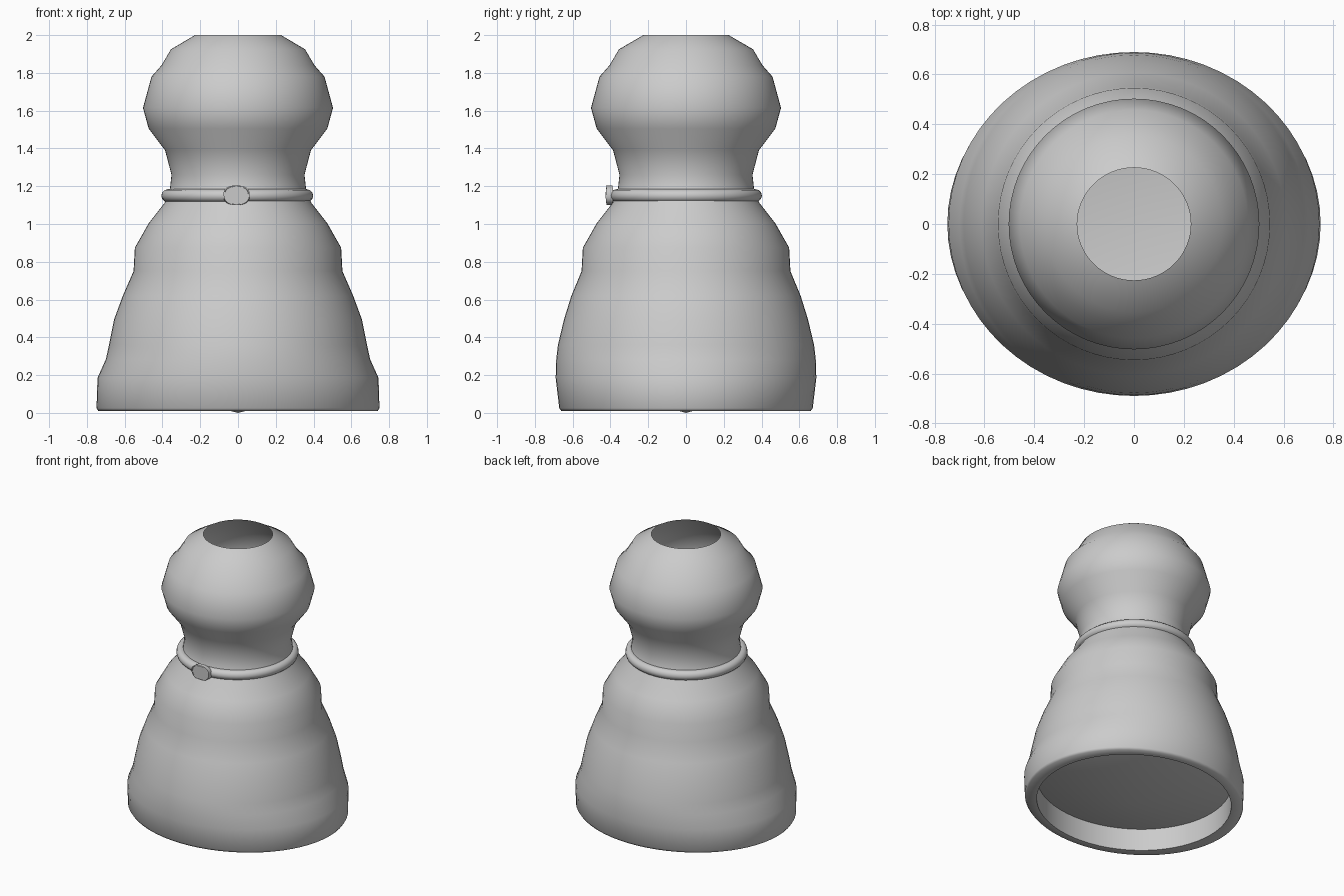
import bpy, bmesh, math

if "Cube" in bpy.data.objects:
    bpy.data.objects.remove(bpy.data.objects["Cube"])

SEG = 64


def finish(bm, name, angle=60):
    bmesh.ops.recalc_face_normals(bm, faces=bm.faces)
    mesh = bpy.data.meshes.new(name)
    bm.to_mesh(mesh)
    bm.free()
    ob = bpy.data.objects.new(name, mesh)
    bpy.context.collection.objects.link(ob)
    bpy.ops.object.select_all(action='DESELECT')
    ob.select_set(True)
    bpy.context.view_layer.objects.active = ob
    bpy.ops.object.shade_smooth_by_angle(angle=math.radians(angle))
    return ob


def ellipse_ring(bm, rx, ry, z):
    return [bm.verts.new((rx * math.cos(2 * math.pi * i / SEG),
                          ry * math.sin(2 * math.pi * i / SEG), z))
            for i in range(SEG)]


# Body and head: one open-topped shell of elliptical rings (rx, ry, z)
profile = [
    (0.228, 0.226, 2.00), (0.355, 0.355, 1.925), (0.405, 0.405, 1.84),
    (0.458, 0.458, 1.78), (0.503, 0.503, 1.615), (0.473, 0.473, 1.505),
    (0.386, 0.386, 1.39), (0.352, 0.352, 1.26), (0.362, 0.362, 1.17),
    (0.39, 0.39, 1.11), (0.472, 0.472, 1.005), (0.546, 0.546, 0.875),
    (0.553, 0.553, 0.75), (0.61, 0.607, 0.62), (0.656, 0.646, 0.495),
    (0.683, 0.678, 0.36), (0.70, 0.687, 0.283), (0.744, 0.69, 0.185),
    (0.749, 0.671, 0.025), (0.74, 0.66, 0.01),
    # underside rim and inner wall
    (0.66, 0.61, 0.01), (0.66, 0.61, 0.17),
]
bm = bmesh.new()
rings = [ellipse_ring(bm, *p) for p in profile]
for a, b in zip(rings, rings[1:]):
    for i in range(SEG):
        j = (i + 1) % SEG
        bm.faces.new((a[i], b[i], b[j], a[j]))
# Shallow cone closing the base
tip = bm.verts.new((0, 0, 0))
for i in range(SEG):
    bm.faces.new((rings[-1][i], tip, rings[-1][(i + 1) % SEG]))
finish(bm, "body_shell")

# Collar around the neck
bpy.ops.mesh.primitive_torus_add(location=(-0.004, 0, 1.15), major_radius=0.368,
                                 minor_radius=0.034, major_segments=SEG,
                                 minor_segments=12)
collar = bpy.context.object
collar.name = "collar"
bpy.ops.object.shade_smooth_by_angle(angle=math.radians(60))

# Oval tag at the front of the collar
bm = bmesh.new()
bmesh.ops.create_cone(bm, cap_ends=True, segments=24, radius1=1, radius2=1, depth=1)
for v in bm.verts:
    # rounded-square outline, turned to face -y
    x, y, d = v.co
    sx = math.copysign(abs(x) ** 0.85, x) * 0.069
    sz = math.copysign(abs(y) ** 0.85, y) * 0.052
    v.co = (sx - 0.008, -0.405 + d * 0.028, sz + 1.152)
rim = [e for e in bm.edges if any(len(f.verts) > 4 for f in e.link_faces)]
bmesh.ops.bevel(bm, geom=rim, offset=0.006, segments=2, affect='EDGES')
finish(bm, "collar_tag", 40)
